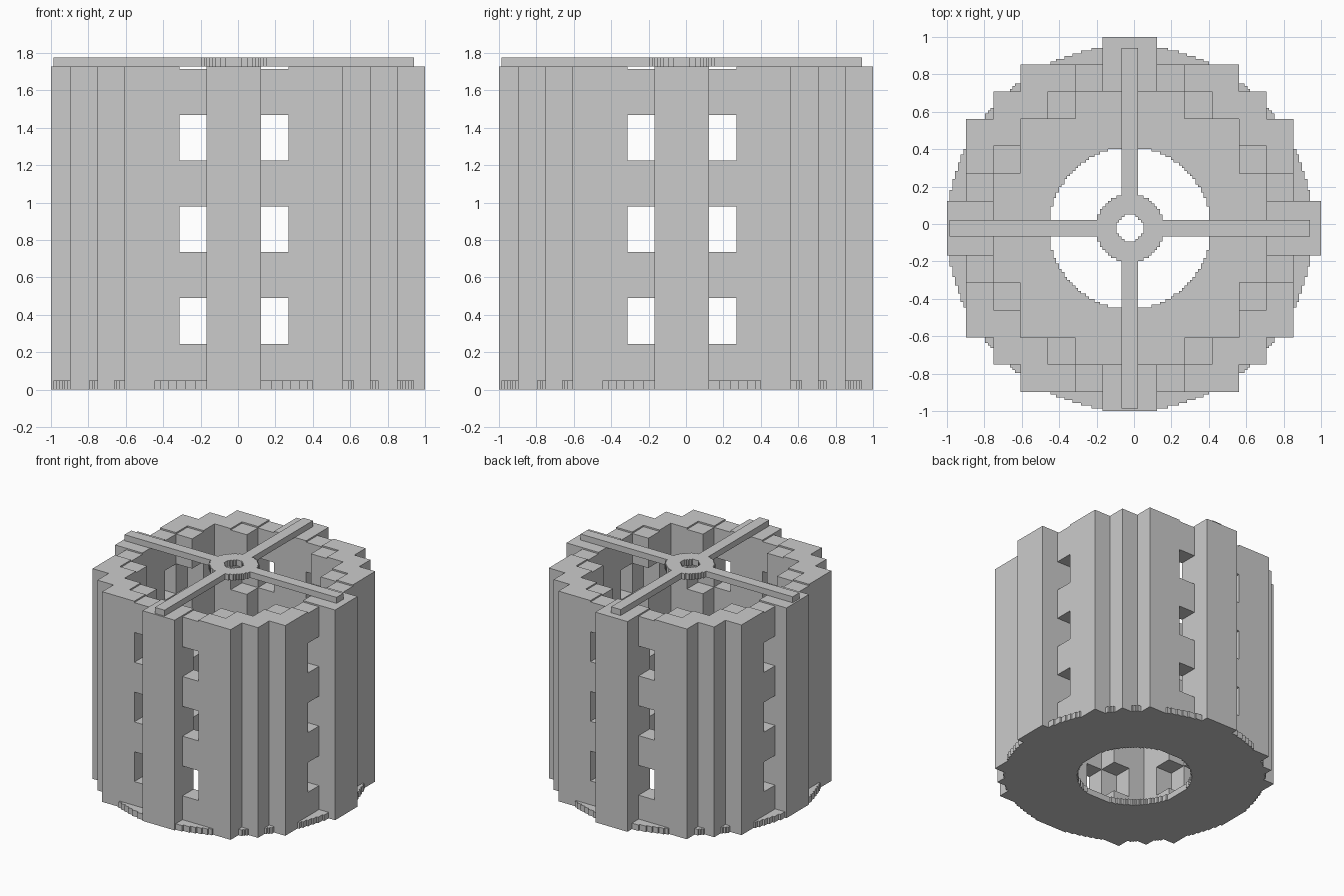
import bpy
import bmesh

if "Cube" in bpy.data.objects:
    bpy.data.objects.remove(bpy.data.objects["Cube"], do_unlink=True)

UNIT = 2 / 137          # small step of the stepped curves
MID = 67                # tower axis, in small steps
FLOOR = 0.049
COURSE = 0.245          # height of one wall course
WALL_TOP = 1.727
TOP = 1.776

grey = bpy.data.materials.new("light_grey")
grey.use_nodes = True
grey.diffuse_color = (0.6, 0.6, 0.6, 1)
grey.node_tree.nodes["Principled BSDF"].inputs["Base Color"].default_value = (0.6, 0.6, 0.6, 1)


def block_solid(name, cells, plan, height):
    """Outer skin of a set of grid cells; plan and height map grid lines to positions."""
    bm = bmesh.new()
    corners = {}

    def corner(p):
        if p not in corners:
            corners[p] = bm.verts.new((plan(p[0]), plan(p[1]), height(p[2])))
        return corners[p]

    for cell in cells:
        for axis in range(3):
            u, v = (axis + 1) % 3, (axis + 2) % 3
            for side in (0, 1):
                beside = list(cell)
                beside[axis] += 2 * side - 1
                if tuple(beside) in cells:
                    continue
                loop = []
                for du, dv in ((0, 0), (1, 0), (1, 1), (0, 1)):
                    p = list(cell)
                    p[axis] += side
                    p[u] += du
                    p[v] += dv
                    loop.append(corner(tuple(p)))
                bm.faces.new(loop if side else loop[::-1])
    mesh = bpy.data.meshes.new(name)
    bm.to_mesh(mesh)
    bm.free()
    mesh.materials.append(grey)
    obj = bpy.data.objects.new(name, mesh)
    bpy.context.collection.objects.link(obj)
    return obj


def fine(i):
    return i * UNIT - 1


def coarse(i):
    return fine(max(0, MID + 10 * i))


def ring(inner, outer):
    """Stepped ring one layer thick."""
    span = range(137)
    return {(i, j, 0) for i in span for j in span
            if inner ** 2 <= (i + 0.5 - MID) ** 2 + (j + 0.5 - MID) ** 2 <= outer ** 2}


# Floor ring
block_solid("floor_ring", ring(29.5, 67), fine, lambda k: k * FLOOR)

# Stepped wall: outer and inner reach of each column, with openings on odd courses
outer_reach = [7, 6, 6, 6, 5, 4, 1]
inner_reach = [5, 5, 4, 4, 2, 0, 0]
openings = {(1, 5), (5, 1), (2, 4), (4, 2)}
wall = set()
for i in range(-7, 7):
    for j in range(-7, 7):
        a, b = max(i, -1 - i), max(j, -1 - j)
        if inner_reach[a] <= b < outer_reach[a]:
            for course in range(8):
                if course % 2 == 0 or (a, b) not in openings:
                    wall.add((i, j, course))
block_solid("tower_wall", wall, coarse, lambda k: min(k * COURSE, WALL_TOP))

# Top hub with four spokes
hub = ring(4.8, 12.7)
for along in range(1, 133):
    if abs(along + 0.5 - MID) > 9:
        for across in range(64, 70):
            hub |= {(along, across, 0), (across, along, 0)}
block_solid("top_hub_and_spokes", hub, fine, lambda k: TOP if k else WALL_TOP)
